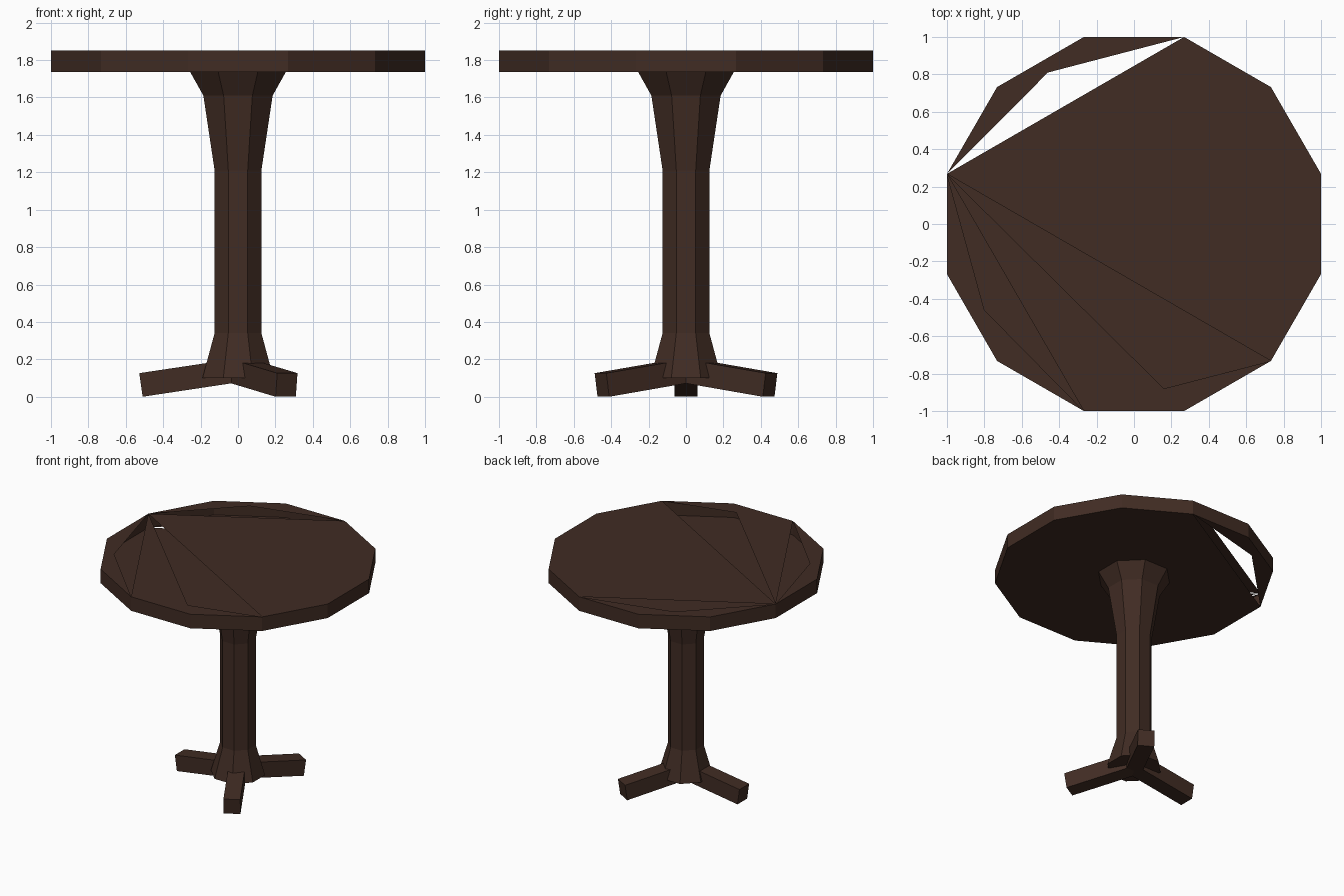
import bpy, math

if "Cube" in bpy.data.objects:
    bpy.data.objects.remove(bpy.data.objects["Cube"])

wood = bpy.data.materials.new("dark wood")
wood.diffuse_color = (0.052, 0.025, 0.017, 1)
wood.use_nodes = True
wood.node_tree.nodes["Principled BSDF"].inputs["Base Color"].default_value = wood.diffuse_color


def make(name, verts, faces):
    mesh = bpy.data.meshes.new(name)
    mesh.from_pydata(verts, [], faces)
    mesh.materials.append(wood)
    obj = bpy.data.objects.new(name, mesh)
    bpy.context.collection.objects.link(obj)
    return obj


def ring(sides, radius, z, start):
    return [(radius * math.cos(start + math.tau * i / sides),
             radius * math.sin(start + math.tau * i / sides), z) for i in range(sides)]


# Tabletop: thin twelve-sided shell with splits in its top and bottom skins
Z0, Z1 = 1.735, 1.85
R = 1 / math.cos(math.radians(15))
chips = [(-0.46, 0.81), (-0.80, -0.46), (0.16, -0.88)]   # inner corners of the splits
verts = ring(12, R, Z0, math.radians(15)) + [(*chips[0], Z0)]
verts += ring(12, R, Z1, math.radians(15)) + [(*c, Z1) for c in chips]
T = 13                                                   # first vertex of the top skin
faces = [(i, (i + 1) % 12, T + (i + 1) % 12, T + i) for i in range(12)]
faces += [
    (12, 5, 4, 3), (12, 3, 2),                           # bottom rim sliver
    (2, 1, 0, 11, 10, 9, 8, 7, 6, 5),                    # bottom main panel
]
faces += [tuple(T + i for i in f) for f in [
    (12, 3, 4, 5), (12, 2, 3),                           # top back sliver
    (0, 1, 2, 5, 10, 11),                                # top main panel
    (5, 8, 14), (14, 8, 9), (14, 9, 10),                 # top front panel
    (5, 6, 13), (6, 7, 13), (7, 8, 13),                  # top left sliver
]]
make("tabletop", verts, faces)

# Column: octagonal, flared at both ends (half width, height)
profile = [(0.19, 0.10), (0.125, 0.34), (0.125, 1.21), (0.185, 1.61), (0.255, 1.735)]
verts = []
for half, z in profile:
    verts += ring(8, half / math.cos(math.pi / 8), z, math.pi / 8)
faces = [tuple(reversed(range(8))), tuple(range(32, 40))]
for k in range(len(profile) - 1):
    for i in range(8):
        j = (i + 1) % 8
        faces.append((8 * k + i, 8 * k + j, 8 * k + 8 + j, 8 * k + 8 + i))
make("column", verts, faces)

# Three sloping feet (radius, height along the side outline)
outline = [(0.0, 0.077), (0.51, 0.0), (0.528, 0.126), (0.0, 0.205)]
for n, angle in enumerate((60, 180, 300)):
    c, s = math.cos(math.radians(angle)), math.sin(math.radians(angle))
    verts = [(r * c - w * s, r * s + w * c, z) for w in (-0.0625, 0.0625) for r, z in outline]
    make(f"foot_{n + 1}", verts, [(0, 1, 2, 3), (7, 6, 5, 4), (0, 4, 5, 1),
                                  (1, 5, 6, 2), (2, 6, 7, 3), (3, 7, 4, 0)])
